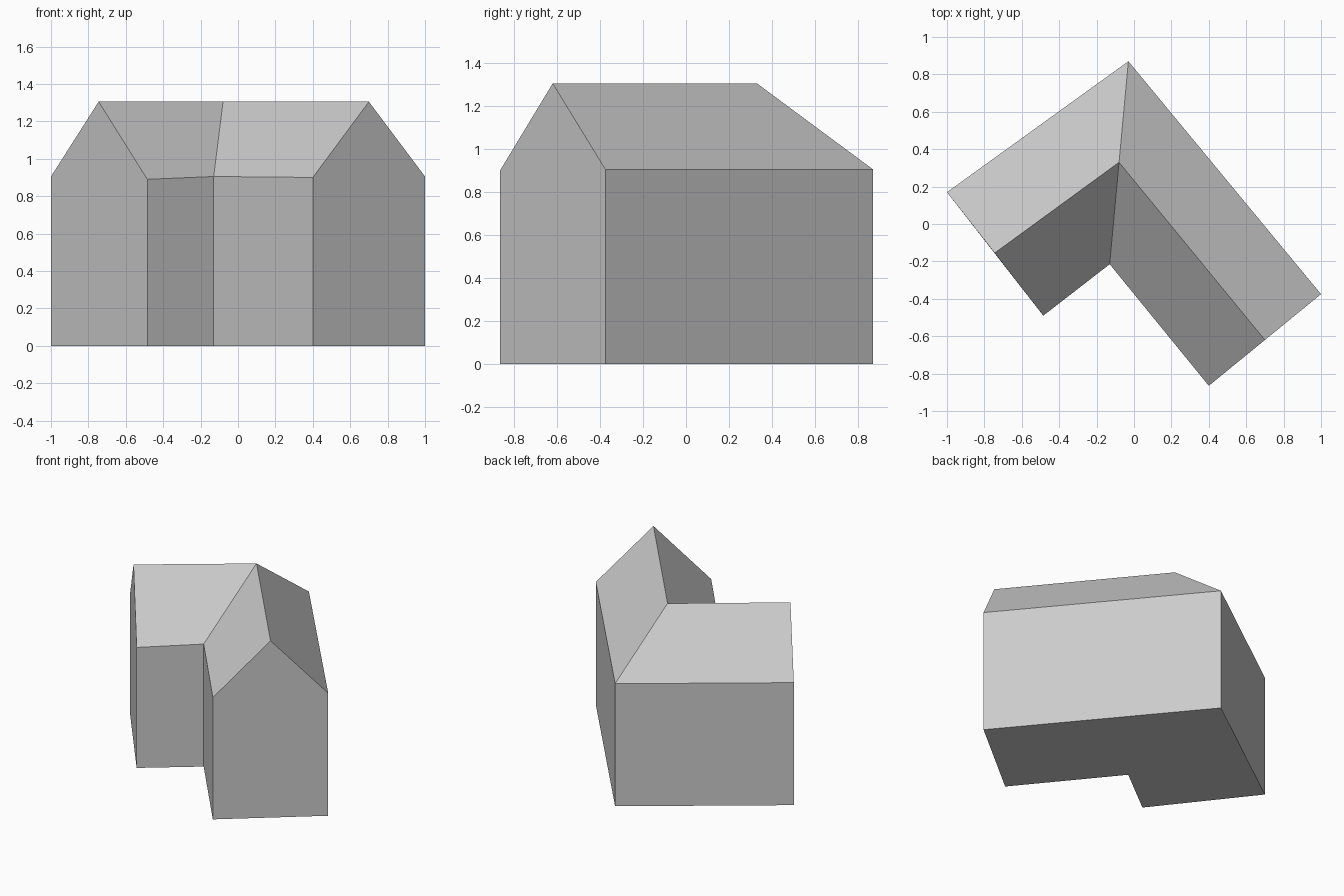
import bpy
import bmesh

cube = bpy.data.objects.get("Cube")
if cube:
    bpy.data.objects.remove(cube, do_unlink=True)

RIDGE = 1.305
EAVE = 0.905

# Each section across the wings: outer eave, ridge, inner eave, inner eave height
sections = [
    ((-1.0, 0.17), (-0.745, -0.155), (-0.485, -0.49), 0.89),
    ((-0.03, 0.87), (-0.08, 0.33), (-0.13, -0.215), EAVE),
    ((1.0, -0.375), (0.70, -0.62), (0.40, -0.865), 0.90),
]

grey = bpy.data.materials.new("light grey")
grey.use_nodes = True
colour = (0.6, 0.6, 0.6, 1)
grey.diffuse_color = colour
grey.node_tree.nodes["Principled BSDF"].inputs["Base Color"].default_value = colour


def profile(section):
    """Pentagon: outer base, outer eave, ridge, inner eave, inner base."""
    outer, ridge, inner, inner_eave = section
    return [(*outer, 0), (*outer, EAVE), (*ridge, RIDGE),
            (*inner, inner_eave), (*inner, 0)]


def build(name, strips, capped):
    """Loft the chosen profile edges through the sections."""
    bm = bmesh.new()
    rings = [[bm.verts.new(p) for p in profile(s)] for s in sections]
    for a, b in zip(rings, rings[1:]):
        for i in strips:
            j = (i + 1) % len(a)
            bm.faces.new((a[i], b[i], b[j], a[j]))
    if capped:
        bm.faces.new(rings[0])
        bm.faces.new(rings[-1][::-1])
    bmesh.ops.delete(bm, geom=[v for v in bm.verts if not v.link_faces],
                     context='VERTS')
    # Outward winding, consistent around the loft
    for f in bm.faces:
        f.normal_flip()
    bm.normal_update()
    mesh = bpy.data.meshes.new(name)
    bm.to_mesh(mesh)
    bm.free()
    mesh.materials.append(grey)
    obj = bpy.data.objects.new(name, mesh)
    bpy.context.collection.objects.link(obj)
    return obj


# Long walls, floor and gable ends
build("walls", (0, 3, 4), True)

# Mitred pitched roof over both wings
build("roof", (1, 2), False)
